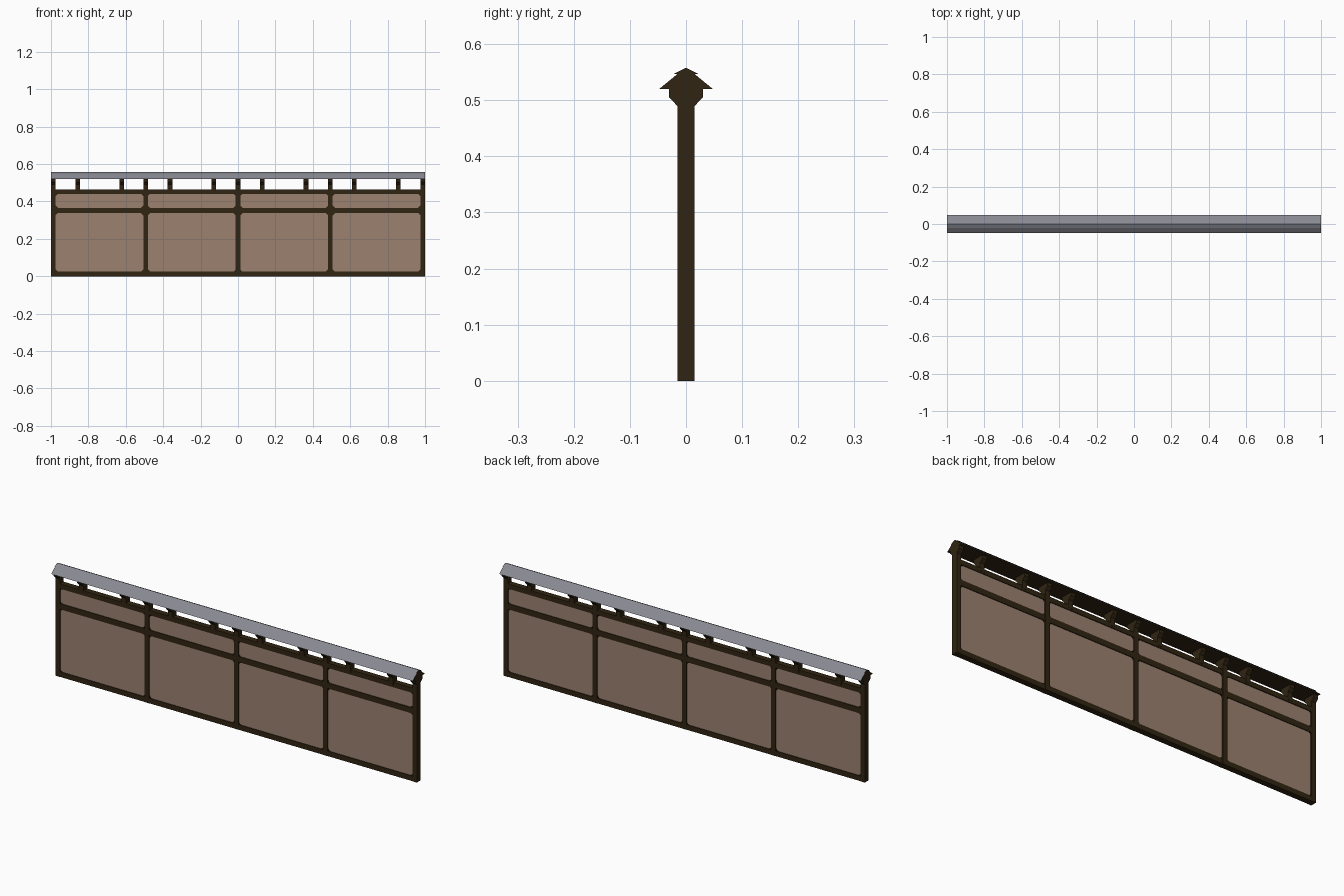
import bpy

if "Cube" in bpy.data.objects:
    bpy.data.objects.remove(bpy.data.objects["Cube"])


def material(name, rgb):
    m = bpy.data.materials.new(name)
    m.diffuse_color = (*rgb, 1)
    m.use_nodes = True
    m.node_tree.nodes["Principled BSDF"].inputs["Base Color"].default_value = m.diffuse_color
    return m


WOOD = material("dark_wood", (0.030, 0.018, 0.006))
PLASTER = material("tan_plaster", (0.33, 0.22, 0.16))
TILE = material("grey_roof", (0.25, 0.25, 0.29))


def prism(name, pts, a, b, axis, mats):
    """Extrude a closed profile from a to b along x (profile y,z) or y (profile x,z)."""
    def place(p, d):
        return (d, p[0], p[1]) if axis == "x" else (p[0], d, p[1])
    n = len(pts)
    verts = [place(p, a) for p in pts] + [place(p, b) for p in pts]
    faces = [tuple(range(n))[::-1], tuple(range(n, 2 * n))]
    faces += [(i, (i + 1) % n, n + (i + 1) % n, n + i) for i in range(n)]
    if axis == "y":
        faces = [f[::-1] for f in faces]
    me = bpy.data.meshes.new(name)
    me.from_pydata(verts, [], faces)
    me.update()
    for m in mats:
        me.materials.append(m)
    ob = bpy.data.objects.new(name, me)
    bpy.context.collection.objects.link(ob)
    return ob


def box(name, x0, x1, hy, z0, z1, mat):
    return prism(name, [(-hy, z0), (hy, z0), (hy, z1), (-hy, z1)], x0, x1, "x", [mat])


def mirrored(half):
    """Mirror right-hand profile points (bottom to top) to a closed loop."""
    return half + [(-y, z) for y, z in reversed(half) if y > 0]


W = 0.0125                       # half width of the timbers
POSTS = [-1 + W, -0.494, 0, 0.494, 1 - W]
HEAD = [(0.0155, 0.49), (0.03, 0.505), (0.03, 0.525)]

# posts with flared heads
for i, x in enumerate(POSTS):
    prism(f"post_{i}", mirrored([(0.0155, 0)] + HEAD), x - W, x + W, "x", [WOOD])

# short struts between top rail and roof
for i, x in enumerate([0.13, 0.364, 0.622, 0.857]):
    for side, s in (("left", -1), ("right", 1)):
        prism(f"strut_{side}_{i}", mirrored([(0.0155, 0.45)] + HEAD),
              s * x - W, s * x + W, "x", [WOOD])

# horizontal rails and dark core behind the panels
for name, z0, z1 in (("bottom_rail", 0, 0.025), ("middle_rail", 0.338, 0.366),
                     ("top_rail", 0.441, 0.465)):
    box(name, -0.995, 0.995, 0.0145, z0, z1, WOOD)
box("panel_core", -0.99, 0.99, 0.008, 0.01, 0.45, WOOD)

# plaster panels with clipped corners, two rows per bay
c = 0.012
for i in range(4):
    x0, x1 = POSTS[i] + W, POSTS[i + 1] - W
    for row, z0, z1 in (("lower", 0.025, 0.338), ("upper", 0.366, 0.441)):
        pts = [(x0 + c, z0), (x1 - c, z0), (x1, z0 + c), (x1, z1 - c),
               (x1 - c, z1), (x0 + c, z1), (x0, z1 - c), (x0, z0 + c)]
        prism(f"{row}_panel_{i}", pts, -0.0105, 0.0105, "y", [PLASTER])

# gabled roof and ridge cap: grey slopes, wooden ends and underside
for name, half in (("roof", [(0.048, 0.52), (0.015, 0.547)]),
                   ("ridge_cap", [(0.022, 0.547), (0, 0.558)])):
    ob = prism(name, mirrored(half), -1, 1, "x", [TILE, WOOD])
    for p in ob.data.polygons:
        p.material_index = int(abs(p.normal.x) > 0.5 or p.normal.z < -0.5)
